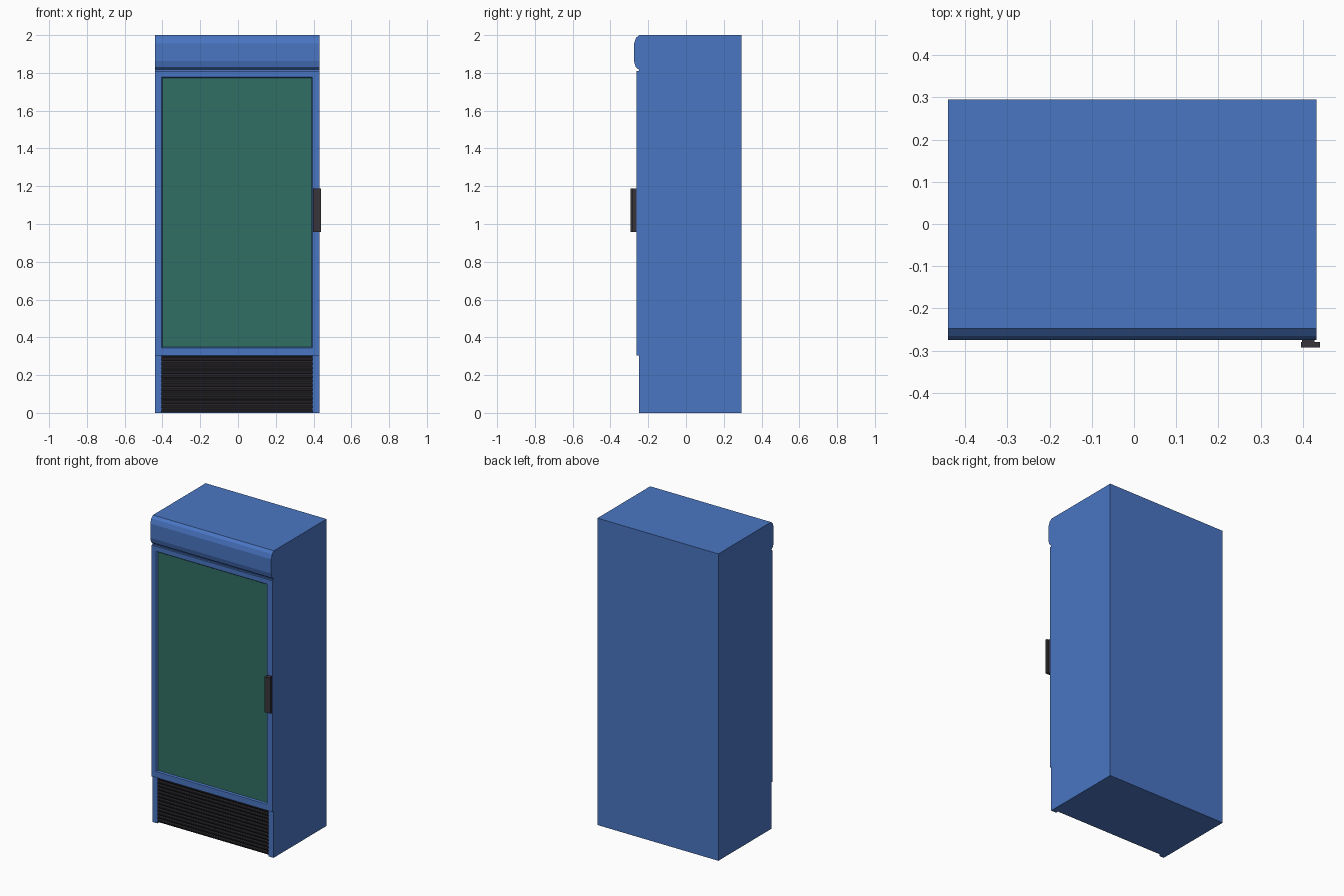
import bpy, bmesh

if "Cube" in bpy.data.objects:
    bpy.data.objects.remove(bpy.data.objects["Cube"])

LEFT, RIGHT = -0.44, 0.432          # cabinet sides
GL, GR = -0.406, 0.394              # grille and window opening sides


def material(name, rgb):
    m = bpy.data.materials.new(name)
    m.diffuse_color = (*rgb, 1)
    m.use_nodes = True
    m.node_tree.nodes["Principled BSDF"].inputs["Base Color"].default_value = m.diffuse_color
    return m


blue = material("cabinet blue", (0.068, 0.180, 0.545))
green = material("dark green glass", (0.030, 0.160, 0.130))
black = material("black plastic", (0.040, 0.036, 0.043))


def finish(bm, name, *mats):
    bmesh.ops.recalc_face_normals(bm, faces=bm.faces)
    mesh = bpy.data.meshes.new(name)
    bm.to_mesh(mesh)
    bm.free()
    for m in mats:
        mesh.materials.append(m)
    obj = bpy.data.objects.new(name, mesh)
    bpy.context.collection.objects.link(obj)
    return obj


def extrude_x(name, profile, x0, x1, mat):
    """Side profile of (y, z) points swept along x."""
    bm = bmesh.new()
    face = bm.faces.new([bm.verts.new((x0, y, z)) for y, z in profile])
    res = bmesh.ops.extrude_face_region(bm, geom=[face])
    verts = [g for g in res["geom"] if isinstance(g, bmesh.types.BMVert)]
    bmesh.ops.translate(bm, verts=verts, vec=(x1 - x0, 0, 0))
    return finish(bm, name, mat)


def box(name, x, y, z, mat):
    return extrude_x(name, [(y[0], z[0]), (y[1], z[0]), (y[1], z[1]), (y[0], z[1])], *x, mat)


# Cabinet with bulging header and a recess for the grille
extrude_x("cabinet", [
    (0.295, 0), (0.295, 2), (-0.248, 2), (-0.265, 1.985), (-0.275, 1.955),
    (-0.275, 1.862), (-0.267, 1.832), (-0.25, 1.817), (-0.25, 0.303),
    (-0.23, 0.303), (-0.23, 0)], LEFT, RIGHT, blue)

# Posts either side of the grille
box("left_post", (LEFT, GL), (-0.25, -0.23), (0, 0.303), blue)
box("right_post", (GR, RIGHT), (-0.25, -0.23), (0, 0.303), blue)

# Door: nested rectangular rings from the outer edge into the recessed glass
rings = [  # x0, x1, z0, z1, y
    (LEFT, RIGHT, 0.303, 1.81, -0.25),
    (LEFT, RIGHT, 0.303, 1.81, -0.262),
    (GL, GR, 0.343, 1.778, -0.262),
    (GL + 0.006, GR - 0.006, 0.349, 1.772, -0.254)]
bm = bmesh.new()
loops = [[bm.verts.new(p) for p in ((a, y, c), (b, y, c), (b, y, d), (a, y, d))]
         for a, b, c, d, y in rings]
for lo, hi in zip(loops, loops[1:]):
    for i in range(4):
        j = (i + 1) % 4
        bm.faces.new((lo[i], lo[j], hi[j], hi[i]))
bm.faces.new(loops[0])
bm.faces.new(loops[-1]).material_index = 1
finish(bm, "glass_door", blue, green)

# Louvred grille: thin upright lips with undersides sloping back
slats, bottom, top = 13, 0.004, 0.3
pitch = (top - bottom) / slats
profile = [(-0.229, top), (-0.229, bottom)]
for i in range(slats):
    z = bottom + i * pitch
    profile += [(-0.238, z), (-0.249, z + pitch * 0.65), (-0.249, z + pitch * 0.95)]
profile.append((-0.238, top))
extrude_x("grille", profile, GL, GR, black)

# Handle: stem on the door frame and an overhanging grip plate
box("handle_stem", (0.398, 0.427), (-0.28, -0.26), (0.957, 1.187), black)
box("handle_grip", (0.396, 0.44), (-0.293, -0.28), (0.957, 1.187), black)
